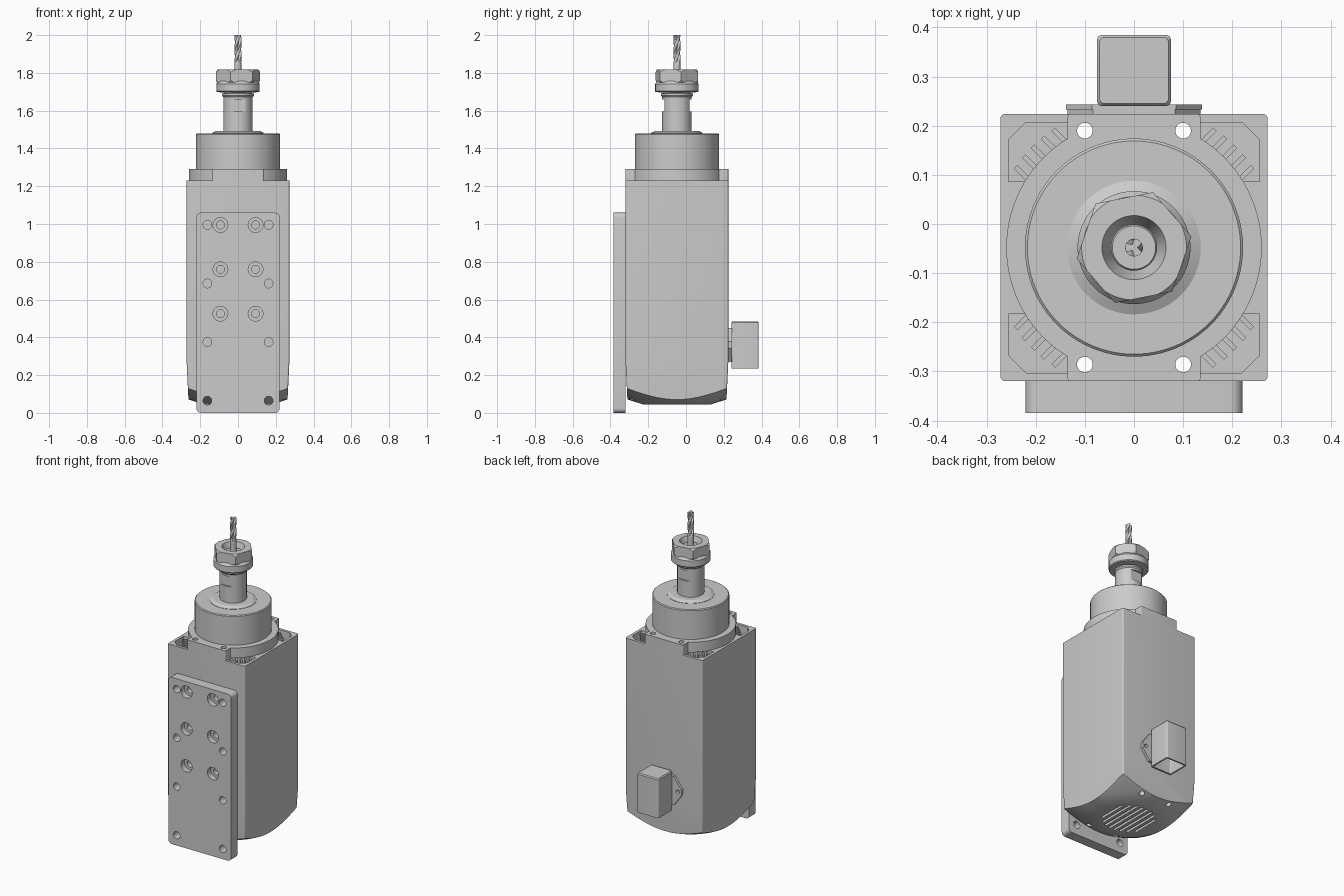
import bpy, bmesh, math
from math import cos, sin, pi, radians

if "Cube" in bpy.data.objects:
    bpy.data.objects.remove(bpy.data.objects["Cube"])

CY = -0.048  # y of the motor axis


def loft(name, *solids):
    """Object from solids, each a list of equally long rings of 3D points."""
    bm = bmesh.new()
    for rings in solids:
        vs = [[bm.verts.new(p) for p in r] for r in rings]
        n = len(vs[0])
        for a, b in zip(vs, vs[1:]):
            for i in range(n):
                bm.faces.new((a[i], a[(i + 1) % n], b[(i + 1) % n], b[i]))
        bm.faces.new(vs[0][::-1])
        bm.faces.new(vs[-1])
    bmesh.ops.recalc_face_normals(bm, faces=bm.faces)
    me = bpy.data.meshes.new(name)
    bm.to_mesh(me)
    bm.free()
    ob = bpy.data.objects.new(name, me)
    bpy.context.collection.objects.link(ob)
    return ob


def ngon(r, n=64, rot=0.0):
    return [(r * cos(rot + 2 * pi * i / n), r * sin(rot + 2 * pi * i / n)) for i in range(n)]


def rrect(w, h, r, k=6):
    """Rounded rectangle with half sizes w and h."""
    pts = []
    for q, (sx, sy) in enumerate(((1, 1), (-1, 1), (-1, -1), (1, -1))):
        for i in range(k + 1):
            a = pi / 2 * (q + i / k)
            pts.append((sx * (w - r) + r * cos(a), sy * (h - r) + r * sin(a)))
    return pts


def flat(pts, z, x0=0, y0=CY):
    return [(x + x0, y + y0, z) for x, y in pts]


def upright(pts, y, x0=0, z0=0):
    return [(x + x0, y, z + z0) for x, z in pts]


def prism(pts, z0, z1, x=0, y=CY):
    return [flat(pts, z0, x, y), flat(pts, z1, x, y)]


def prism_y(pts, y0, y1, x=0, z=0):
    return [upright(pts, y0, x, z), upright(pts, y1, x, z)]


def lathe(profile, n=64):
    return [flat(ngon(r, n), z) for r, z in profile]


def boolean(ob, tool, op='DIFFERENCE'):
    m = ob.modifiers.new(op, 'BOOLEAN')
    m.operation, m.object, m.solver = op, tool, 'EXACT'
    bpy.context.view_layer.objects.active = ob
    bpy.ops.object.modifier_apply(modifier=m.name)
    bpy.data.objects.remove(tool)


def turn(pts, a):
    return [(x * cos(a) - y * sin(a), x * sin(a) + y * cos(a)) for x, y in pts]


# motor housing: square, slightly tapered foot, trimmed by a conical end cap
body = loft('motor_housing', [flat(rrect(h, h, 0.01), z) for h, z in
                              ((0.259, 0.0), (0.272, 0.27), (0.272, 1.23))])
boolean(body, loft('trim', lathe([(0.18, 0.045), (0.265, 0.072), (0.374, 0.13),
                                  (0.388, 0.27), (0.40, 1.4)], 96)), 'INTERSECT')

# corner cooling channels with an arc on the inner side
R, o, c = 0.25, 0.255, 0.135
a0, a1 = math.asin(c / R), math.acos(c / R)
channel = [(c, o), (c, 0.222)] + [(R * cos(a1 + (a0 - a1) * i / 10), R * sin(a1 + (a0 - a1) * i / 10))
                                  for i in range(11)] + [(0.222, c), (o, c), (o, 0.22), (0.22, o)]
boolean(body, loft('channels', *[prism(turn(channel, k * pi / 2), 0.2, 1.3) for k in range(4)]))

# end cap grille slots
slots = []
for i in range(8):
    x = (i - 3.5) * 0.036
    slots.append(prism(rrect(0.008, math.sqrt(0.155 ** 2 - x * x), 0.0079), 0.0, 0.08, x))
boolean(body, loft('slots', *slots))

# cooling fins inside the channels
fins = []
for k in range(4):
    for i in range(-2, 3):
        t = i * 0.027
        u0, u1 = math.sqrt(0.247 ** 2 - t * t), math.sqrt(0.292 ** 2 - t * t)
        bar = [(u0, t - 0.005), (u1, t - 0.005), (u1, t + 0.005), (u0, t + 0.005)]
        fins.append(prism(turn(bar, pi / 4 + k * pi / 2), 0.19, 1.22))
loft('cooling_fins', *fins)

# bearing flange: disc with front and back tabs
flange = loft('bearing_flange', prism(ngon(0.26, 96), 1.228, 1.292))
boolean(flange, loft('tabs', prism(rrect(0.135, 0.272, 0.006), 1.228, 1.292)), 'UNION')

# long bolt holes through flange and housing
for ob in (body, flange):
    boolean(ob, loft('bolt_holes', *[prism(ngon(0.016, 24), -0.1, 1.4, sx * 0.1, CY + sy * 0.238)
                                     for sx in (1, -1) for sy in (1, -1)]))

# nose, seal ring
loft('nose_cylinder', lathe([(0.222, 1.285), (0.222, 1.475), (0.217, 1.48)], 96))
loft('seal_ring', lathe([(0.136, 1.475), (0.136, 1.482), (0.115, 1.493), (0.09, 1.493)]))

# spindle shaft with two wrench flats
shaft = loft('spindle_shaft', lathe([(0.078, 1.48), (0.078, 1.672), (0.084, 1.68), (0.084, 1.69),
                                     (0.07, 1.695), (0.07, 1.72)]))
boolean(shaft, loft('flats', *[prism(rrect(0.1, 0.02, 0.001, 1), 1.595, 1.66, 0, CY + s * 0.087)
                               for s in (1, -1)]))

# collet nut: round skirt below a chamfered hexagon
loft('nut_skirt', lathe([(0.085, 1.697), (0.111, 1.698), (0.115, 1.703), (0.115, 1.742), (0.104, 1.757)]))
nut = loft('collet_nut', prism(ngon(0.119, 6, radians(11)), 1.75, 1.818))
boolean(nut, loft('chamfer', lathe([(0.108, 1.745), (0.12, 1.762), (0.12, 1.803), (0.096, 1.83)])), 'INTERSECT')
boolean(nut, loft('bore', lathe([(0.046, 1.765), (0.066, 1.82), (0.066, 1.9)])))
loft('collet', lathe([(0.047, 1.755), (0.047, 1.785), (0.044, 1.79)]))

# cutting tool: round shank running into twisted flutes
rings = []
for i in range(41):
    z = 1.78 + 0.22 * i / 40
    f = min(1, max(0, (z - 1.85) / 0.02))
    tw = max(0, z - 1.85) * 28
    rings.append(flat([((0.018 - f * 0.011 * max(0, cos(3 * a)) ** 0.7) * cos(a + tw),
                        (0.018 - f * 0.011 * max(0, cos(3 * a)) ** 0.7) * sin(a + tw))
                       for a in (2 * pi * j / 36 for j in range(36))], z))
loft('cutting_tool', rings)

# mounting plate with plain and counterbored holes
plate = loft('mounting_plate', prism_y(rrect(0.221, 0.53, 0.025), -0.385, -0.32, 0, 0.53))
through, bores = [], []
for s in (1, -1):
    for z in (0.065, 0.375, 0.685, 0.995):
        through.append(prism_y(ngon(0.023, 32), -0.5, -0.3, s * 0.162, z))
    for z in (0.525, 0.76, 0.995):
        through.append(prism_y(ngon(0.021, 32), -0.5, -0.3, s * 0.093, z))
        bores.append(prism_y(ngon(0.039, 32), -0.5, -0.35, s * 0.093, z))
boolean(plate, loft('through', *through))
boolean(plate, loft('bores', *bores))

# connector: hexagonal base plates and a box open underneath
ZC = 0.36
hexa = [(0.138, -0.018), (0.138, 0.018), (0.085, 0.09), (-0.085, 0.09),
        (-0.138, 0.018), (-0.138, -0.018), (-0.085, -0.09), (0.085, -0.09)]
for nm, k, y0, y1 in (('connector_gasket', 0.98, 0.222, 0.233), ('connector_base', 1, 0.233, 0.243)):
    base = loft(nm, prism_y([(x * k, z * k) for x, z in hexa], y0, y1, 0, ZC))
    boolean(base, loft('screw_holes', *[prism_y(ngon(0.012, 20), 0.2, 0.3, s * 0.112, ZC) for s in (1, -1)]))
box = loft('connector_box', [flat(rrect(0.075 - d, 0.0725 - d, 0.01), z, 0, 0.3125)
                             for d, z in ((0, 0.235), (0, 0.478), (0.005, 0.485))])
boolean(box, loft('cavity', prism(rrect(0.066, 0.063, 0.006), 0.2, 0.473, 0, 0.3125)))

# smooth the round surfaces, keep edges sharp
for ob in bpy.context.collection.objects:
    ob.select_set(True)
    bpy.context.view_layer.objects.active = ob
bpy.ops.object.shade_smooth_by_angle(angle=radians(25))
